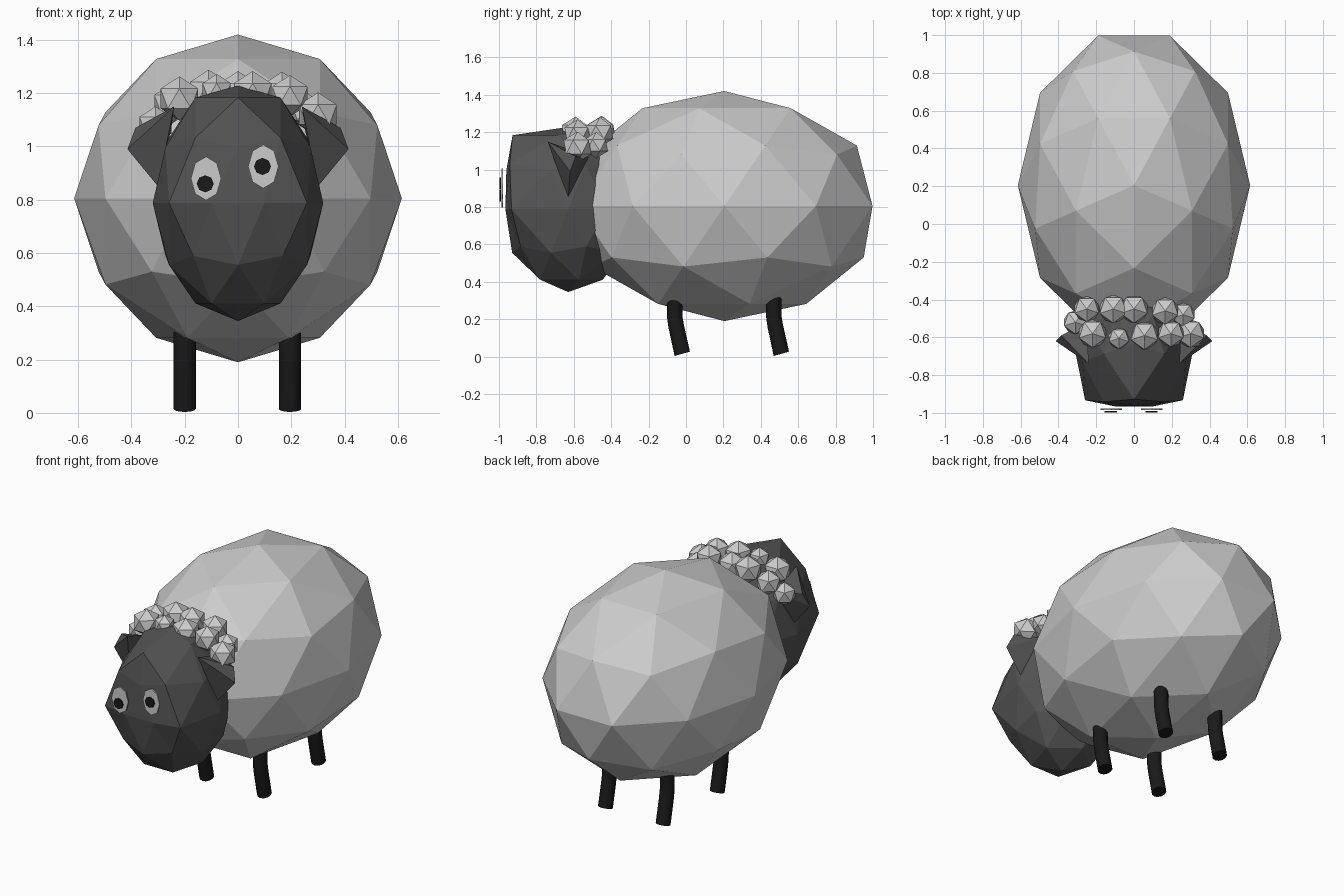
import bpy, bmesh, math
from mathutils import Matrix, Vector

if "Cube" in bpy.data.objects:
    bpy.data.objects.remove(bpy.data.objects["Cube"])


def material(name, c):
    m = bpy.data.materials.new(name)
    m.diffuse_color = (c, c, c, 1)
    m.use_nodes = True
    m.node_tree.nodes["Principled BSDF"].inputs["Base Color"].default_value = m.diffuse_color
    return m


DARK = material("dark_face", 0.09)
BLACK = material("black", 0.01)
WOOL = material("wool", 0.6)
WHITE = material("eye_white", 0.65)


def finish(name, bm, mat):
    bmesh.ops.recalc_face_normals(bm, faces=bm.faces)
    me = bpy.data.meshes.new(name)
    bm.to_mesh(me)
    bm.free()
    ob = bpy.data.objects.new(name, me)
    bpy.context.collection.objects.link(ob)
    me.materials.append(mat)
    return ob


def ico(sub):
    bm = bmesh.new()
    bmesh.ops.create_icosphere(bm, subdivisions=sub, radius=1,
                               matrix=Matrix.Rotation(-math.pi / 2, 4, 'Z'))
    return bm


# Woolly body: low-poly ellipsoid
bm = ico(2)
for v in bm.verts:
    v.co = Vector((v.co.x * 0.615, 0.205 + v.co.y * 0.833, 0.805 + v.co.z * 0.615))
finish("body", bm, WOOL)

# Head: ellipsoid with a flattened, squared-off upper face
bm = ico(2)
for v in bm.verts:
    x, y, z = v.co
    if y < -0.3 and z > -0.1:
        ny = -0.25 + 0.09 * y
    else:
        ny = y * 0.352
    nz = min(0.44, z * 0.465) if z > 0 else z * 0.443
    v.co = Vector((x * 0.32, -0.63 + ny, 0.788 + nz))
finish("head", bm, DARK)

# Ears: pointed wedges on each side
for side, s in (("left", -1), ("right", 1)):
    bm = bmesh.new()
    for p in ((0.24, -0.74, 1.15), (0.30, -0.63, 0.85), (0.25, -0.52, 1.07),
              (0.415, -0.62, 0.99), (0.385, -0.59, 1.07)):
        bm.verts.new((p[0] * s, p[1], p[2]))
    bmesh.ops.convex_hull(bm, input=bm.verts)
    finish(side + "_ear", bm, DARK)

# Wool tufts across the top of the head: x, y, z, radius
tufts = ((-0.22, -0.58, 1.18, 0.083), (-0.08, -0.605, 1.21, 0.062),
         (0.055, -0.59, 1.20, 0.083), (0.195, -0.58, 1.19, 0.078),
         (0.30, -0.58, 1.12, 0.083), (-0.31, -0.52, 1.08, 0.07),
         (-0.25, -0.45, 1.16, 0.075), (-0.11, -0.45, 1.205, 0.083),
         (0.0, -0.45, 1.20, 0.083), (0.165, -0.46, 1.20, 0.08),
         (0.26, -0.48, 1.13, 0.07))
for i, (x, y, z, r) in enumerate(tufts):
    bm = ico(1)
    for v in bm.verts:
        v.co = v.co * r + Vector((x, y, z))
    finish(f"wool_tuft_{i + 1}", bm, WOOL)


# Eyes: flat eight-sided discs with pupils in front
def disc(name, x, y, z, rx, rz, mat):
    bm = bmesh.new()
    bmesh.ops.create_cone(bm, cap_ends=True, segments=8, radius1=1, radius2=1, depth=0.008)
    for v in bm.verts:
        v.co = Vector((x + v.co.x * rx, y + v.co.z, z + v.co.y * rz))
    finish(name, bm, mat)


for side, x, z, px, pz in (("left", -0.12, 0.88, -0.123, 0.86),
                           ("right", 0.095, 0.925, 0.092, 0.925)):
    disc(side + "_eye", x, -0.982, z, 0.057, 0.082, WHITE)
    disc(side + "_pupil", px, -0.994, pz, 0.032, 0.032, BLACK)

# Legs: slightly bent round posts
for end, dy in (("front", 0.0), ("back", 0.53)):
    for side, x in (("left", -0.2), ("right", 0.195)):
        bm = bmesh.new()
        rings = []
        for y, z, tilt in ((-0.062, 0.34, 0), (-0.06, 0.21, 0.08),
                           (-0.052, 0.16, 0.2), (-0.02, 0.015, 0.28)):
            ring = []
            for k in range(12):
                a = k * math.tau / 12
                ry = 0.041 * math.sin(a)
                ring.append(bm.verts.new((x + 0.042 * math.cos(a), y + dy + ry, z + ry * tilt)))
            rings.append(ring)
        for a, b in zip(rings, rings[1:]):
            for k in range(12):
                bm.faces.new((a[k], a[(k + 1) % 12], b[(k + 1) % 12], b[k])).smooth = True
        bm.faces.new(rings[0])
        bm.faces.new(rings[-1])
        finish(f"{end}_{side}_leg", bm, BLACK)
